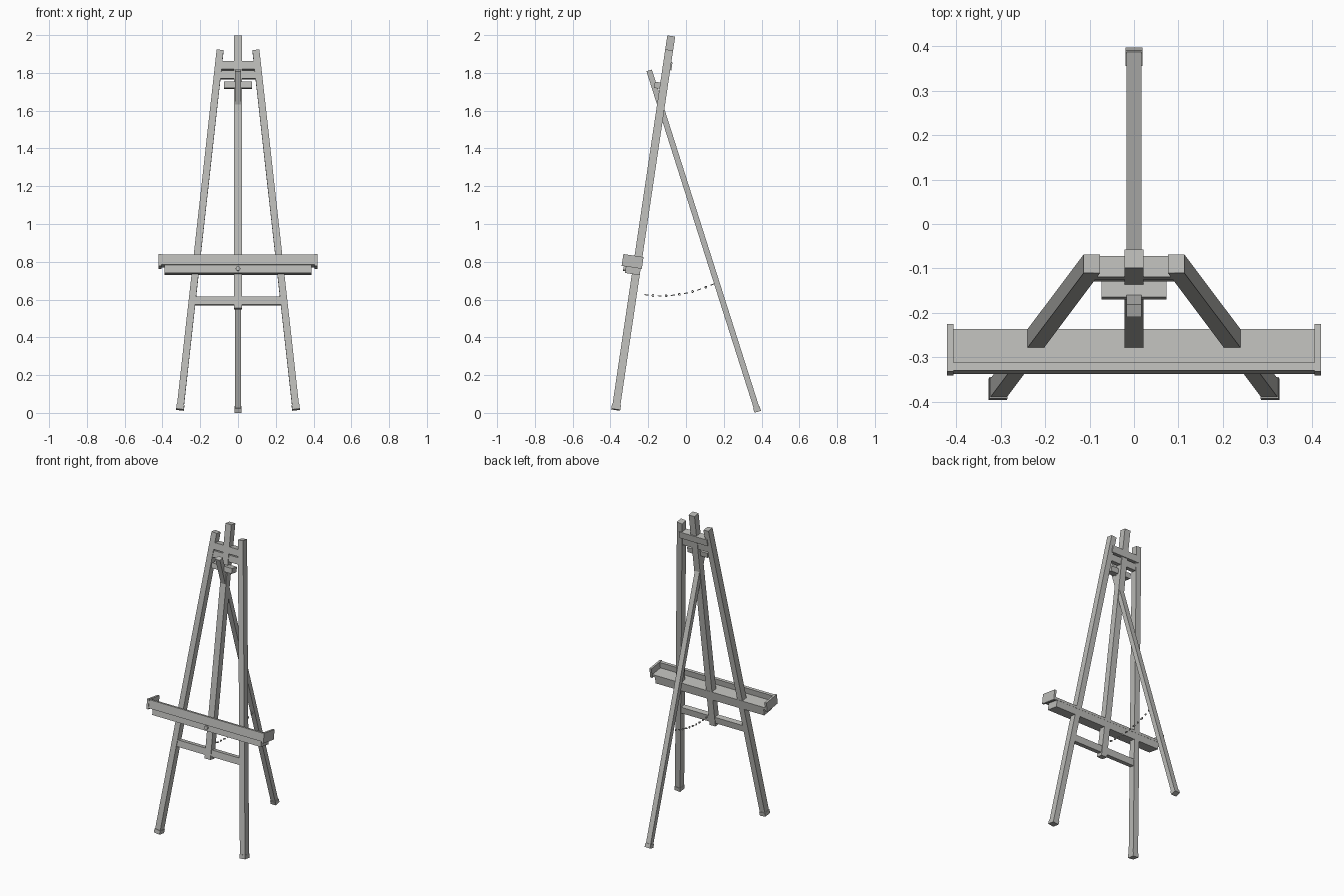
import bpy, math
from mathutils import Matrix, Vector

cube = bpy.data.objects.get("Cube")
if cube:
    bpy.data.objects.remove(cube)

grey = bpy.data.materials.new("warm grey")
grey.use_nodes = True
COLOUR = (0.5, 0.5, 0.48, 1)
grey.diffuse_color = COLOUR
grey.node_tree.nodes["Principled BSDF"].inputs["Base Color"].default_value = COLOUR

# Leaning frame: local z runs up the easel, local y points out of its back
LEAN = Matrix.Translation((0, -0.372, 0.017)) @ Matrix.Rotation(math.radians(-8.45), 4, 'X')


def box(name, low, high, matrix=LEAN):
    """Box between two corners, placed by a matrix."""
    low, high = Vector(low), Vector(high)
    bpy.ops.mesh.primitive_cube_add(size=1)
    ob = bpy.context.object
    ob.name = name
    size = high - low
    ob.data.transform(matrix @ Matrix.Translation((low + high) / 2)
                      @ Matrix.Diagonal((*size, 1)))
    ob.data.materials.append(grey)
    return ob


def bar(name, width, depth, bottom, top, matrix=LEAN):
    """Box centred on the local axis, from bottom to top."""
    return box(name, (-width / 2, -depth / 2, bottom), (width / 2, depth / 2, top), matrix)


# Splayed front legs with feet
for side, label in ((1, "left"), (-1, "right")):
    splay = math.atan2(0.212, 1.92)
    m = LEAN @ Matrix.Translation((side * 0.307, 0, 0)) @ Matrix.Rotation(-side * splay, 4, 'Y')
    bar(label + "_front_leg", 0.037, 0.042, 0.005, 1.935, m)
    bar(label + "_front_foot", 0.041, 0.048, 0, 0.025, m)

# Central mast and cross rails
bar("mast", 0.042, 0.042, 0.54, 2.0, LEAN)
box("lower_rail", (-0.235, -0.017, 0.56), (0.235, 0.017, 0.602))
box("upper_rail", (-0.1, -0.021, 1.82), (0.1, 0.027, 1.863))
box("second_rail", (-0.105, -0.017, 1.77), (0.105, 0.017, 1.812))
box("hinge_block", (-0.073, -0.05, 1.715), (0.073, 0.0, 1.748))

# Tray: floor, front lip, end caps and the support below
box("tray_floor", (-0.41, -0.078, 0.765), (0.41, 0.022, 0.78))
box("tray_lip", (-0.41, -0.078, 0.765), (0.41, -0.06, 0.818))
for side, label in ((1, "left"), (-1, "right")):
    xs = sorted((side * 0.406, side * 0.42))
    box(label + "_tray_end", (xs[0], -0.081, 0.758), (xs[1], 0.027, 0.821))
box("tray_support", (-0.39, -0.058, 0.723), (0.39, 0.021, 0.765))

# Clamp knob on the tray support
bpy.ops.mesh.primitive_cylinder_add(vertices=16, radius=0.012, depth=0.02)
knob = bpy.context.object
knob.name = "clamp_knob"
knob.data.transform(LEAN @ Matrix.Translation((0, -0.06, 0.745)) @ Matrix.Rotation(math.pi / 2, 4, 'X'))
knob.data.materials.append(grey)

# Rear leg with foot
foot, head = Vector((0, 0.38, 0.006)), Vector((0, -0.195, 1.813))
rear = Matrix.Translation(foot) @ Matrix.Rotation(math.atan2(0.575, 1.807), 4, 'X')
bar("rear_leg", 0.033, 0.03, 0.005, (head - foot).length, rear)
bar("rear_foot", 0.038, 0.036, 0, 0.025, rear)

# Sagging safety chain of alternating links
LINKS = 11
for i in range(LINKS):
    t = i / (LINKS - 1)
    y = -0.21 + 0.35 * t
    z = 0.625 + 0.055 * t - 0.1 * t * (1 - t)
    slope = math.atan2(0.055 - 0.1 * (1 - 2 * t), 0.35)
    bpy.ops.mesh.primitive_torus_add(major_segments=12, minor_segments=6,
                                     major_radius=0.006, minor_radius=0.003)
    link = bpy.context.object
    link.name = "chain_link"
    link.data.transform(Matrix.Translation((0, y, z)) @ Matrix.Rotation(slope, 4, 'X')
                        @ Matrix.Rotation(i % 2 * math.pi / 2, 4, 'Y')
                        @ Matrix.Diagonal((0.8, 1.3 - i % 2 * 0.5, 1, 1)))
    link.data.materials.append(grey)
    bpy.ops.object.shade_smooth_by_angle()
